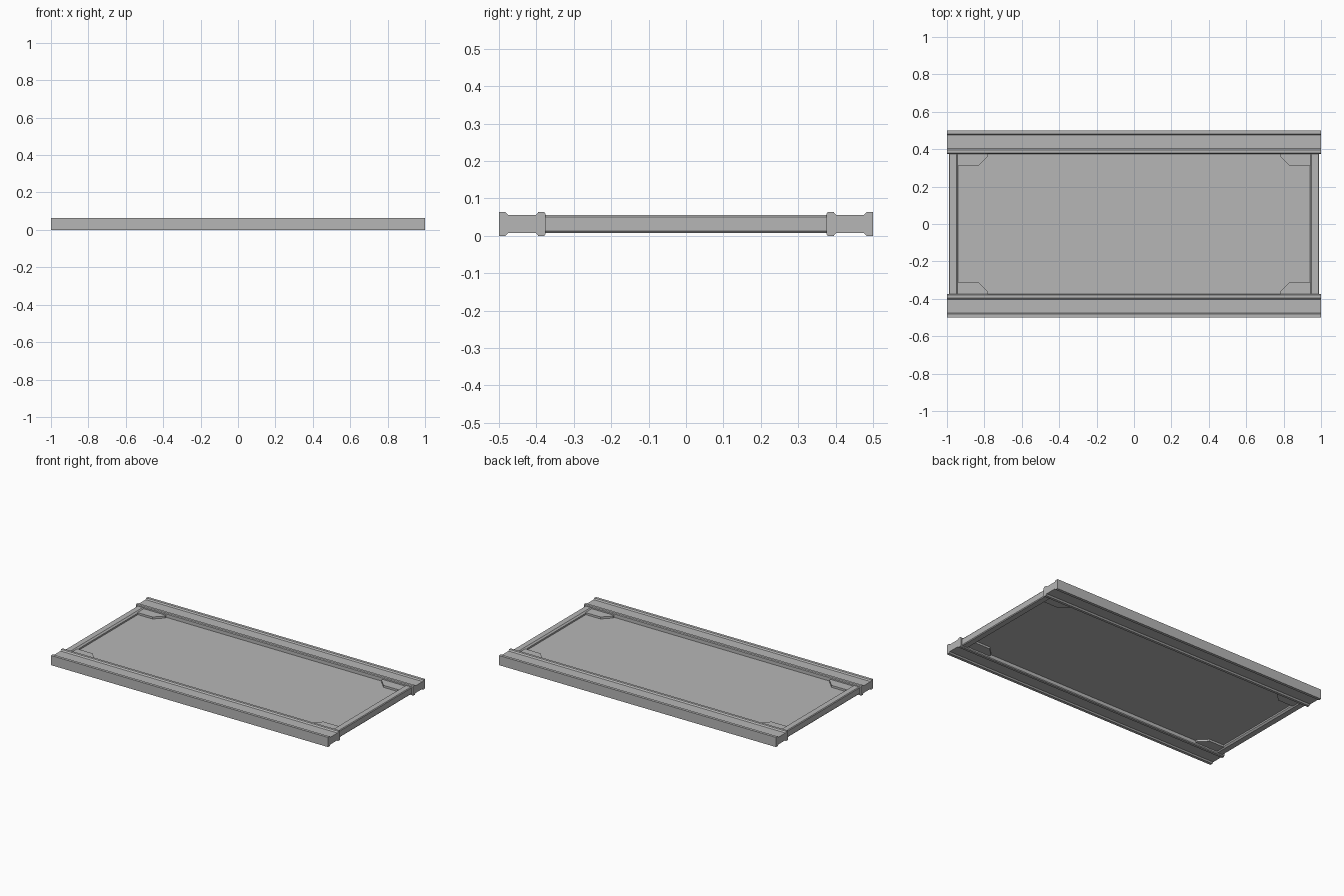
import bpy, bmesh

cube = bpy.data.objects.get("Cube")
if cube:
    bpy.data.objects.remove(cube, do_unlink=True)

H = 0.063  # full height of the frame

grey = bpy.data.materials.new("plain grey")
grey.use_nodes = True
COLOUR = (0.47, 0.47, 0.47, 1)
grey.diffuse_color = COLOUR
grey.node_tree.nodes["Principled BSDF"].inputs["Base Color"].default_value = COLOUR


def extrude(name, outline, start, end, place):
    """Extrude a 2D outline between two depths; place maps (u, v, depth) to xyz."""
    bm = bmesh.new()
    rings = [[bm.verts.new(place(u, v, d)) for u, v in outline] for d in (start, end)]
    n = len(outline)
    bm.faces.new(rings[0])
    bm.faces.new(rings[1])
    for i in range(n):
        j = (i + 1) % n
        bm.faces.new((rings[0][i], rings[0][j], rings[1][j], rings[1][i]))
    bmesh.ops.recalc_face_normals(bm, faces=bm.faces)
    mesh = bpy.data.meshes.new(name)
    bm.to_mesh(mesh)
    bm.free()
    mesh.materials.append(grey)
    obj = bpy.data.objects.new(name, mesh)
    bpy.context.collection.objects.link(obj)
    return obj


def both_sides(half):
    """Complete a profile by reflecting its upper half about mid height."""
    return half + [(u, H - v) for u, v in reversed(half)]


# Long rails: two chamfered ridges with a shallow channel between them
rail_half = both_sides([(0.375, 0.058), (0.379, H), (0.395, H), (0.399, 0.058),
                        (0.403, 0.055), (0.475, 0.055), (0.479, 0.059),
                        (0.482, H), (0.5, H)])
for name, s in (("front_rail", -1), ("back_rail", 1)):
    extrude(name, rail_half, -1, 1, lambda u, v, d: (d, s * u, v))

# End rails: lower bars with chamfered edges, set between the long rails
end_half = both_sides([(0.940, 0.046), (0.950, 0.055), (0.986, 0.055), (0.990, 0.050)])
for name, s in (("right_end_rail", -1), ("left_end_rail", 1)):
    extrude(name, end_half, -0.378, 0.378, lambda u, v, d: (s * u, d, v))

# Thin recessed panel
extrude("panel", [(-0.945, -0.378), (0.945, -0.378), (0.945, 0.378), (-0.945, 0.378)],
        0.027, 0.036, lambda u, v, d: (u, v, d))

# Corner gussets, standing proud of the panel above and below
gusset = [(0.945, 0.378), (0.782, 0.378), (0.782, 0.362), (0.834, 0.310), (0.945, 0.310)]
for side, sx in (("right", -1), ("left", 1)):
    for end, sy in (("front", -1), ("back", 1)):
        extrude(f"{end}_{side}_gusset", gusset, 0.014, 0.049,
                lambda u, v, d: (sx * u, sy * v, d))
